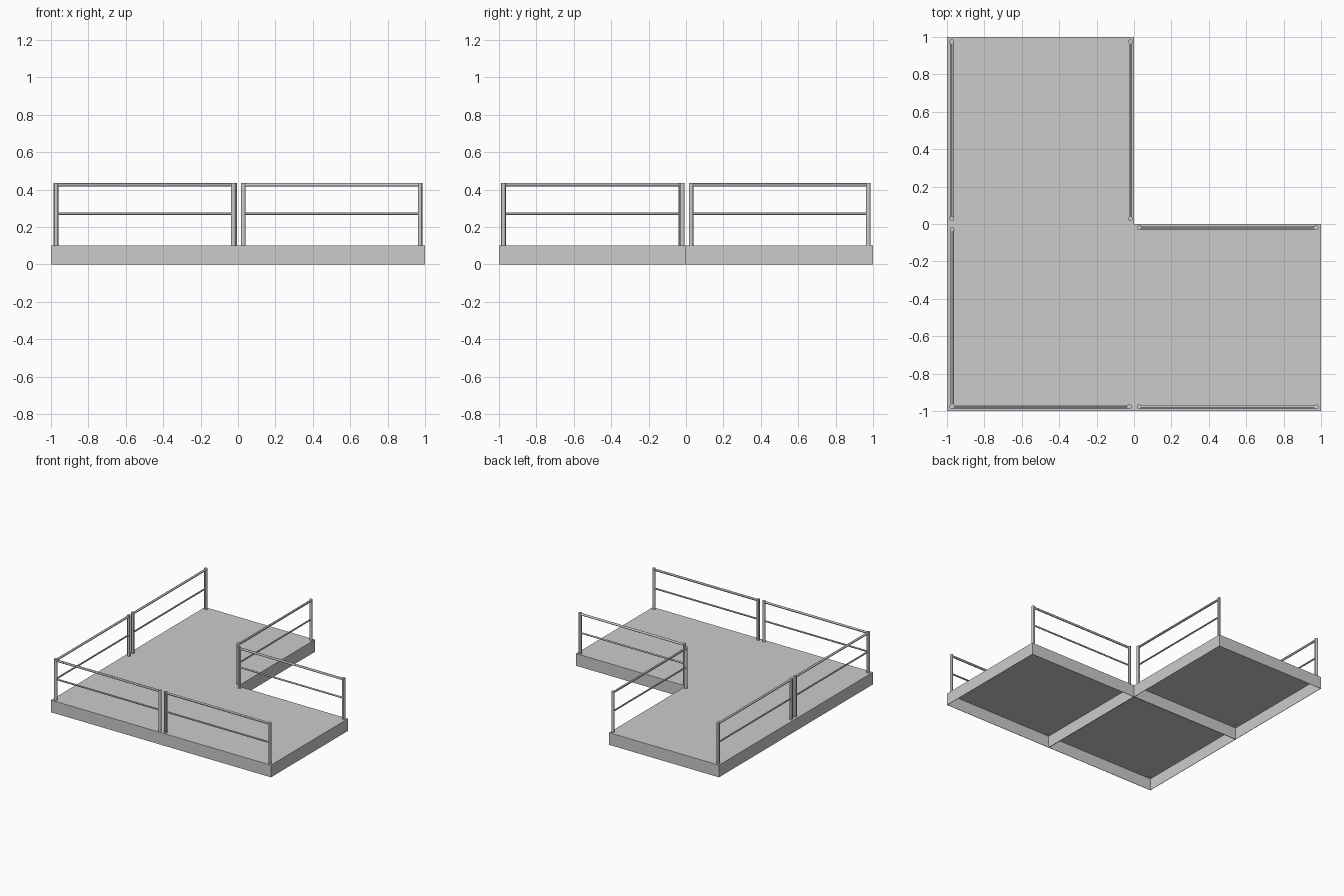
import bpy, bmesh
from mathutils import Vector

if "Cube" in bpy.data.objects:
    bpy.data.objects.remove(bpy.data.objects["Cube"])

DECK_Z = 0.10


def finish(bm, name):
    me = bpy.data.meshes.new(name)
    bm.to_mesh(me)
    bm.free()
    ob = bpy.data.objects.new(name, me)
    bpy.context.collection.objects.link(ob)
    return ob


def tube(bm, a, b, radius, sides=12):
    """Capped round bar from a to b."""
    a, b = Vector(a), Vector(b)
    d = b - a
    mat = d.to_track_quat('Z', 'Y').to_matrix().to_4x4()
    mat.translation = (a + b) / 2
    bmesh.ops.create_cone(bm, cap_ends=True, segments=sides, radius1=radius,
                          radius2=radius, depth=d.length, matrix=mat)


def deck(name, cx, cy):
    """Hollow platform module, open underneath."""
    bm = bmesh.new()
    bmesh.ops.create_cube(bm, size=1)
    bmesh.ops.scale(bm, vec=(1, 1, DECK_Z), verts=bm.verts)
    bmesh.ops.translate(bm, vec=(cx, cy, DECK_Z / 2), verts=bm.verts)
    bottom = [f for f in bm.faces if f.normal.z < -0.5]
    bmesh.ops.delete(bm, geom=bottom, context='FACES')
    ob = finish(bm, name)
    shell = ob.modifiers.new("shell", 'SOLIDIFY')
    shell.thickness = 0.004
    shell.offset = -1


def railing(name, a, b):
    """Two posts with a top rail and a middle rail."""
    bm = bmesh.new()
    for p in (a, b):
        tube(bm, (*p, DECK_Z - 0.006), (*p, 0.436), 0.0125)
    for z, r in ((0.425, 0.009), (0.271, 0.0065)):
        tube(bm, (*a, z), (*b, z), r)
    ob = finish(bm, name)
    for o in bpy.context.selected_objects:
        o.select_set(False)
    ob.select_set(True)
    bpy.context.view_layer.objects.active = ob
    bpy.ops.object.shade_smooth_by_angle()


# Platform modules in an L
deck("deck_back_left", -0.5, 0.5)
deck("deck_front_left", -0.5, -0.5)
deck("deck_front_right", 0.5, -0.5)

# Railings along the edges
N, F = 0.0275, 0.9745
railing("railing_left_back", (-F, N), (-F, F))
railing("railing_left_front", (-F + 0.002, -F), (-F + 0.002, -N))
railing("railing_inner_back", (-0.019, N), (-0.019, F))
railing("railing_front_left", (-F, -F - 0.002), (-N + 0.002, -F - 0.002))
railing("railing_front_right", (N, -F - 0.002), (F, -F - 0.002))
railing("railing_inner_right", (N, -0.02), (F, -0.02))
